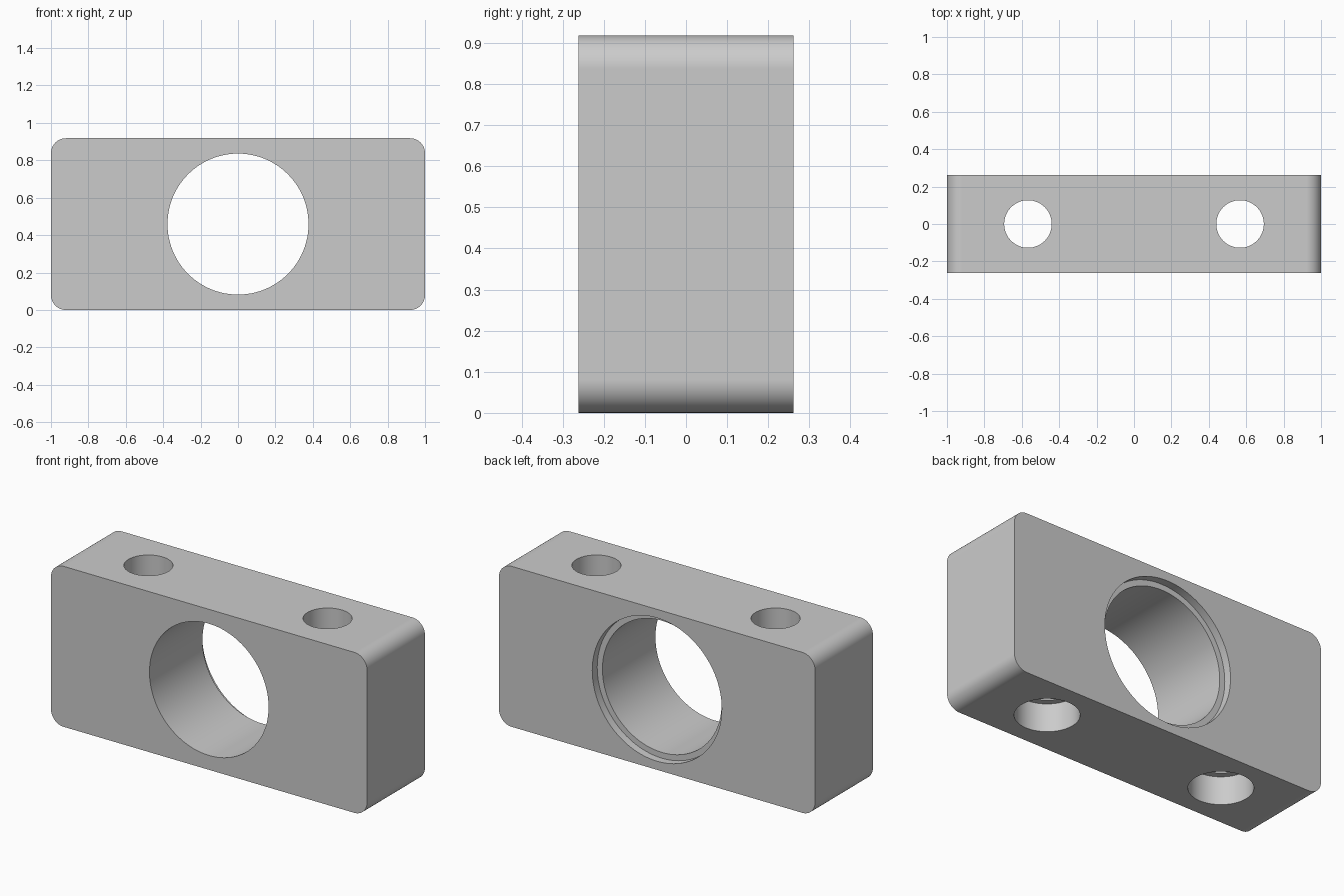
import bpy, bmesh, math
from mathutils import Matrix

cube = bpy.data.objects.get("Cube")
if cube:
    bpy.data.objects.remove(cube, do_unlink=True)

WIDTH, DEPTH, HEIGHT = 2.0, 0.524, 0.918
CORNER = 0.08
MID = HEIGHT / 2

grey = bpy.data.materials.new("plain grey")
grey.use_nodes = True
grey.diffuse_color = (0.6, 0.6, 0.6, 1)
grey.node_tree.nodes["Principled BSDF"].inputs["Base Color"].default_value = grey.diffuse_color


def add_object(name, bm):
    mesh = bpy.data.meshes.new(name)
    bm.to_mesh(mesh)
    bm.free()
    mesh.materials.append(grey)
    obj = bpy.data.objects.new(name, mesh)
    bpy.context.collection.objects.link(obj)
    return obj


def cylinder(name, radius, length, centre, along_y=False):
    bm = bmesh.new()
    turn = Matrix.Rotation(math.pi / 2 if along_y else 0, 4, "X")
    bmesh.ops.create_cone(bm, cap_ends=True, segments=96, radius1=radius, radius2=radius,
                          depth=length, matrix=Matrix.Translation(centre) @ turn)
    return add_object(name, bm)


# Block with its four front-to-back edges rounded
bm = bmesh.new()
bmesh.ops.create_cube(bm, size=1, matrix=Matrix.Translation((0, 0, MID))
                      @ Matrix.Diagonal((WIDTH, DEPTH, HEIGHT, 1)))
edges = [e for e in bm.edges if abs(e.verts[0].co.y - e.verts[1].co.y) > 0.1]
bmesh.ops.bevel(bm, geom=edges, offset=CORNER, offset_type="OFFSET",
                segments=16, profile=0.5, affect="EDGES")
block = add_object("mounting_block", bm)

# Main bore, with a shallow wider recess at the back
cutters = [
    cylinder("bore_cutter", 0.377, 2, (0, 0, MID), True),
    cylinder("bore_recess_cutter", 0.41, 0.09, (0, DEPTH / 2, MID), True),
]
# Two vertical bolt holes, counterbored from below
for side, x in (("left", 0.567), ("right", -0.567)):
    cutters.append(cylinder(side + "_bolt_cutter", 0.127, 3, (x, 0, MID)))
    cutters.append(cylinder(side + "_counterbore_cutter", 0.165, 0.32, (x, 0, 0)))

bpy.context.view_layer.objects.active = block
for cutter in cutters:
    cut = block.modifiers.new(cutter.name, "BOOLEAN")
    cut.operation = "DIFFERENCE"
    cut.solver = "EXACT"
    cut.object = cutter
    bpy.ops.object.modifier_apply(modifier=cut.name)
    bpy.data.objects.remove(cutter, do_unlink=True)

# Smooth curved walls, crisp rims and flat sides
bpy.ops.object.select_all(action="DESELECT")
block.select_set(True)
bpy.ops.object.shade_smooth_by_angle(angle=math.radians(30))
weighted = block.modifiers.new("flat_sides", "WEIGHTED_NORMAL")
weighted.keep_sharp = True
